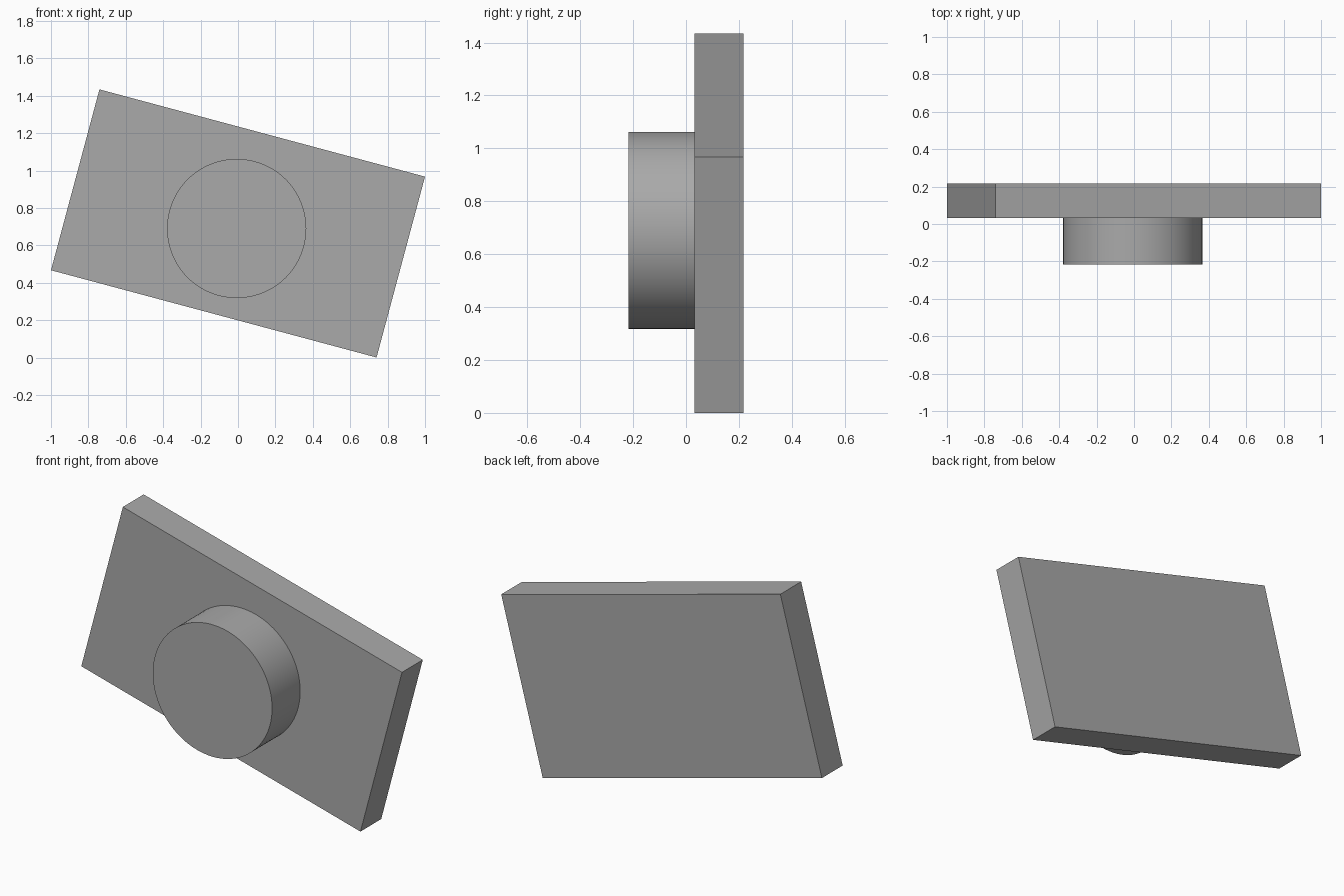
import bpy
from math import radians

cube = bpy.data.objects.get("Cube")
if cube:
    bpy.data.objects.remove(cube, do_unlink=True)

# Single neutral grey
grey = bpy.data.materials.new("neutral grey")
colour = (0.4, 0.4, 0.4, 1)
grey.diffuse_color = colour
grey.use_nodes = True
grey.node_tree.nodes["Principled BSDF"].inputs["Base Color"].default_value = colour


def finish(name):
    ob = bpy.context.object
    ob.name = name
    ob.data.materials.append(grey)
    bpy.ops.object.transform_apply(location=False, rotation=True, scale=True)
    return ob


# Tilted rectangular plate
bpy.ops.mesh.primitive_cube_add(size=1, location=(0, 0.125, 0.717), rotation=(0, radians(15), 0))
bpy.context.object.scale = (1.802, 0.185, 1.001)
finish("plate")

# Round boss on the front of the plate
bpy.ops.mesh.primitive_cylinder_add(vertices=96, radius=0.372, depth=0.25,
                                    location=(-0.007, -0.0925, 0.69), rotation=(radians(90), 0, 0))
finish("round_boss")
bpy.ops.object.shade_smooth_by_angle(angle=radians(30))
